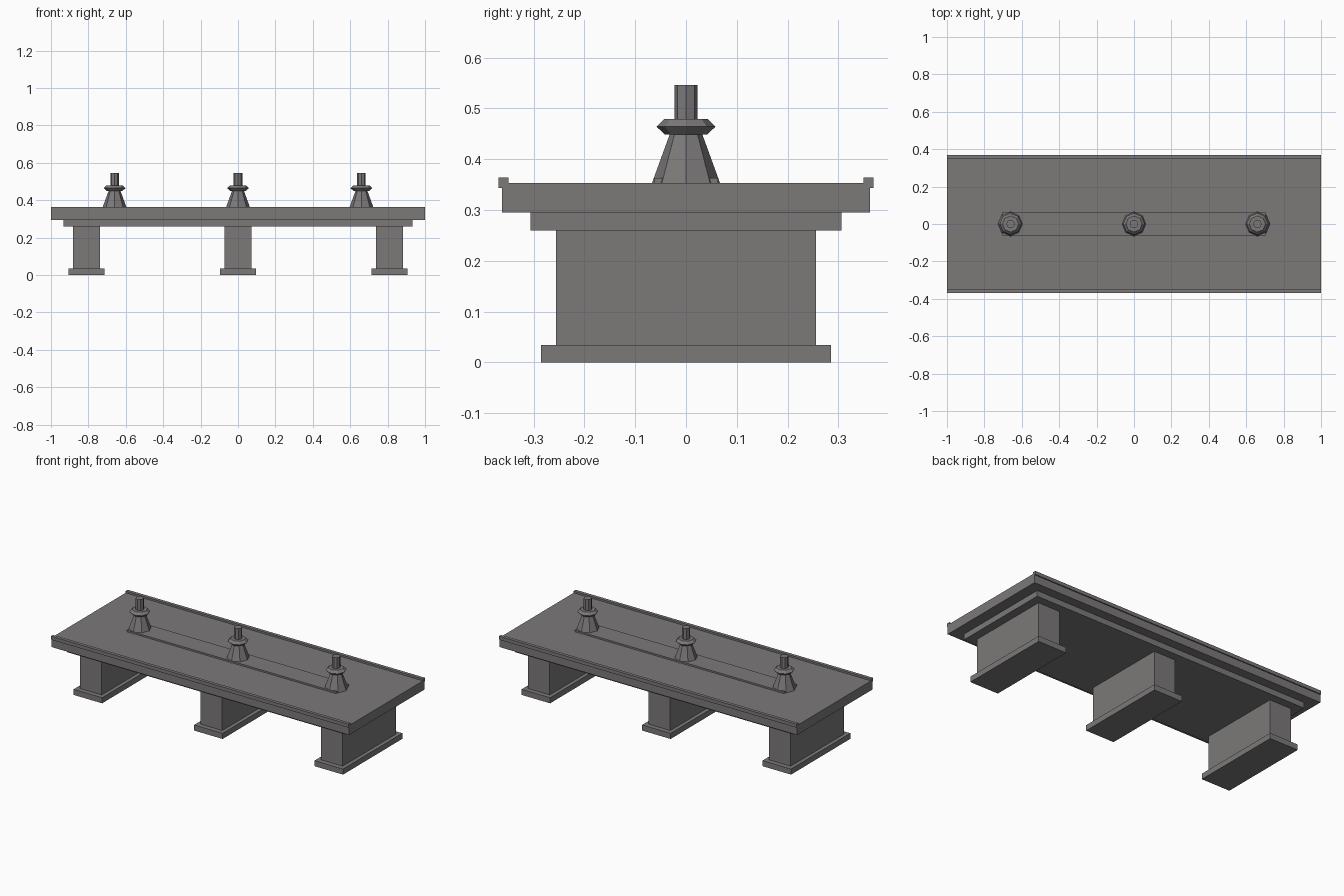
import bpy
import bmesh
import math

if "Cube" in bpy.data.objects:
    bpy.data.objects.remove(bpy.data.objects["Cube"], do_unlink=True)

GREY = (0.20, 0.19, 0.19, 1.0)
stone = bpy.data.materials.new("warm grey")
stone.use_nodes = True
stone.diffuse_color = GREY
stone.node_tree.nodes["Principled BSDF"].inputs["Base Color"].default_value = GREY


def add_object(name, bm, location=(0, 0, 0)):
    bmesh.ops.recalc_face_normals(bm, faces=bm.faces)
    mesh = bpy.data.meshes.new(name)
    bm.to_mesh(mesh)
    bm.free()
    mesh.materials.append(stone)
    obj = bpy.data.objects.new(name, mesh)
    obj.location = location
    bpy.context.collection.objects.link(obj)


def box(name, x, half_x, half_y, bottom, top):
    bm = bmesh.new()
    bmesh.ops.create_cube(bm, size=1)
    bmesh.ops.scale(bm, verts=bm.verts, vec=(2 * half_x, 2 * half_y, top - bottom))
    add_object(name, bm, (x, 0, (bottom + top) / 2))


def lathe(name, x, profile, sides=8):
    """Stack rings of (radius, height) with corners on the axes."""
    bm = bmesh.new()
    rings = []
    for radius, z in profile:
        angles = [2 * math.pi * i / sides for i in range(sides)]
        rings.append([bm.verts.new((radius * math.cos(a), radius * math.sin(a), z))
                      for a in angles])
    for low, high in zip(rings, rings[1:]):
        for i in range(sides):
            j = (i + 1) % sides
            bm.faces.new((low[i], low[j], high[j], high[i]))
    bm.faces.new(rings[0][::-1])
    bm.faces.new(rings[-1])
    add_object(name, bm, (x, 0, 0))


def extrude_along_x(name, outline, half_x):
    """Extrude a closed (y, z) outline along the length."""
    bm = bmesh.new()
    face = bm.faces.new([bm.verts.new((-half_x, y, z)) for y, z in outline])
    result = bmesh.ops.extrude_face_region(bm, geom=[face])
    moved = [v for v in result["geom"] if isinstance(v, bmesh.types.BMVert)]
    bmesh.ops.translate(bm, verts=moved, vec=(2 * half_x, 0, 0))
    add_object(name, bm)


# Deck with a raised, slightly overhanging lip on both long edges
half = [(0.362, 0.295), (0.362, 0.343), (0.369, 0.343),
        (0.369, 0.364), (0.349, 0.364), (0.349, 0.353)]
extrude_along_x("deck", half + [(-y, z) for y, z in reversed(half)], 1.0)
box("under_slab", 0, 0.934, 0.306, 0.26, 0.295)

# Piers with footings
for side, x in (("right", -0.81), ("middle", 0), ("left", 0.81)):
    box(side + "_footing", x, 0.096, 0.285, 0, 0.034)
    box(side + "_pier", x, 0.073, 0.256, 0.034, 0.26)

# Raised strip carrying the three posts
box("centre_strip", 0, 0.703, 0.063, 0.353, 0.363)
for side, x in (("right", -0.66), ("middle", 0), ("left", 0.66)):
    lathe(side + "_post_base", x, [(0.067, 0.353), (0.032, 0.449)])
    lathe(side + "_post_collar", x, [(0.042, 0.449), (0.058, 0.464), (0.043, 0.479)])
    lathe(side + "_post_rod", x, [(0.023, 0.479), (0.023, 0.546)])
